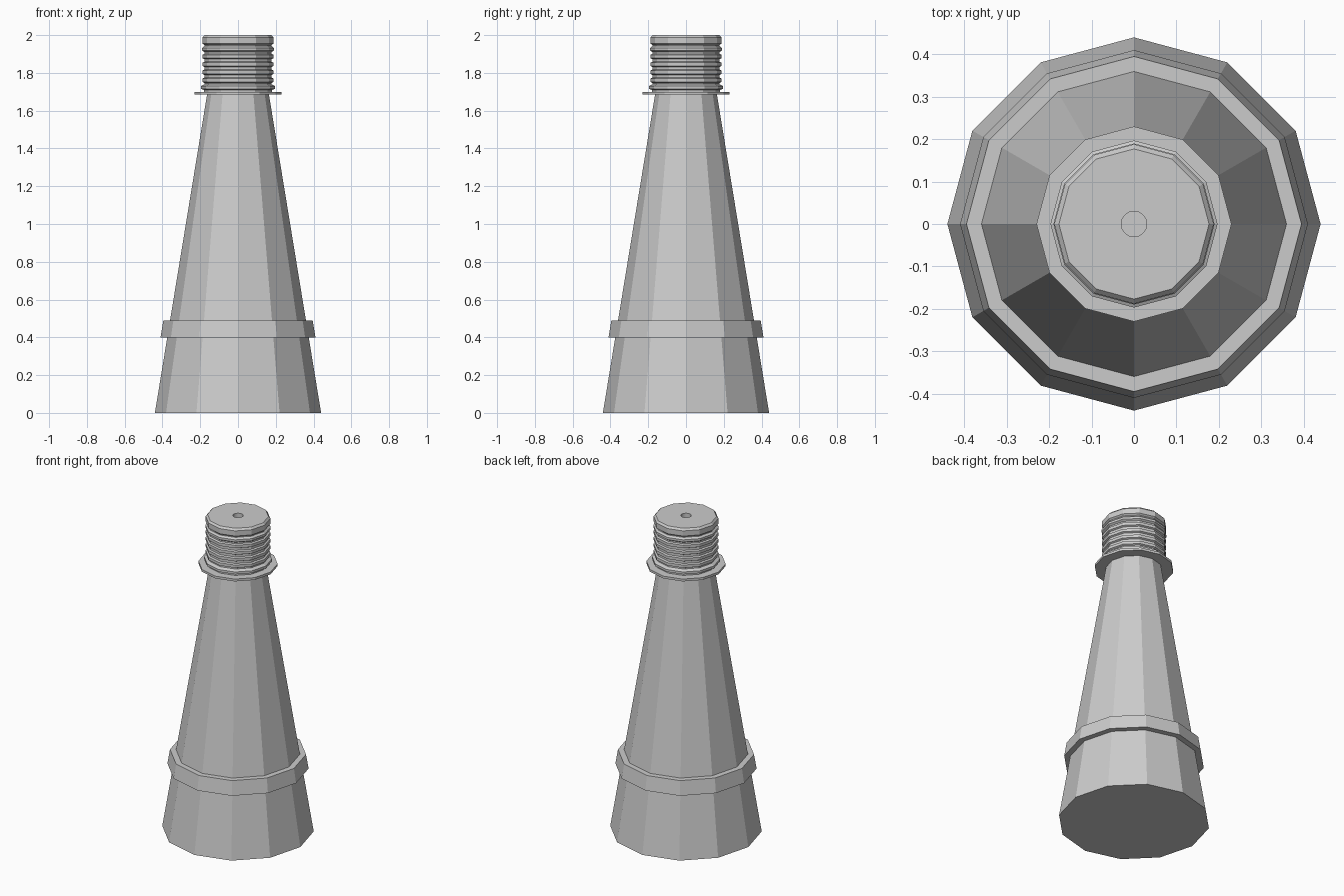
import bpy, bmesh, math

SIDES = 12

cube = bpy.data.objects.get("Cube")
if cube:
    bpy.data.objects.remove(cube, do_unlink=True)

grey = bpy.data.materials.new("plain grey")
grey.use_nodes = True
grey.diffuse_color = (0.6, 0.6, 0.6, 1)
grey.node_tree.nodes["Principled BSDF"].inputs["Base Color"].default_value = (0.6, 0.6, 0.6, 1)


def lathe(name, profile, sides=SIDES):
    """Closed solid of revolution from (radius, height) points, bottom to top."""
    bm = bmesh.new()
    rings = []
    for r, z in profile:
        angles = [2 * math.pi * i / sides for i in range(sides)]
        rings.append([bm.verts.new((r * math.cos(a), r * math.sin(a), z)) for a in angles])
    for low, high in zip(rings, rings[1:]):
        for i in range(sides):
            j = (i + 1) % sides
            bm.faces.new((low[i], low[j], high[j], high[i]))
    bm.faces.new(rings[0][::-1])
    bm.faces.new(rings[-1])
    mesh = bpy.data.meshes.new(name)
    bm.to_mesh(mesh)
    bm.free()
    mesh.materials.append(grey)
    obj = bpy.data.objects.new(name, mesh)
    bpy.context.collection.objects.link(obj)
    return obj


# Tapered body, the band around it and the flange under the neck
lathe("body", [(0.44, 0), (0.163, 1.69)])
lathe("band", [(0.41, 0.4), (0.395, 0.49)])
lathe("flange", [(0.23, 1.685), (0.23, 1.70)])

# Neck with a foot ring, evenly spaced ridges, a bead and a chamfered cap
neck = [(0.18, 1.69), (0.18, 1.71), (0.197, 1.715), (0.197, 1.73), (0.178, 1.74)]
for k in range(4):
    z = 1.757 + 0.042 * k
    neck += [(0.178, z - 0.01), (0.188, z - 0.005), (0.188, z + 0.013), (0.178, z + 0.018)]
neck += [(0.178, 1.91), (0.19, 1.918), (0.19, 1.932), (0.178, 1.942),
         (0.178, 1.947), (0.188, 1.955), (0.188, 1.988), (0.177, 2.0)]
neck_obj = lathe("neck", neck)

# Small round hole in the cap
cutter = lathe("hole_cutter", [(0.03, 1.94), (0.03, 2.1)], 32)
cutter.hide_render = True
cutter.hide_set(True)
cutter.display_type = 'WIRE'
hole = neck_obj.modifiers.new("hole", 'BOOLEAN')
hole.operation = 'DIFFERENCE'
hole.solver = 'EXACT'
hole.object = cutter
